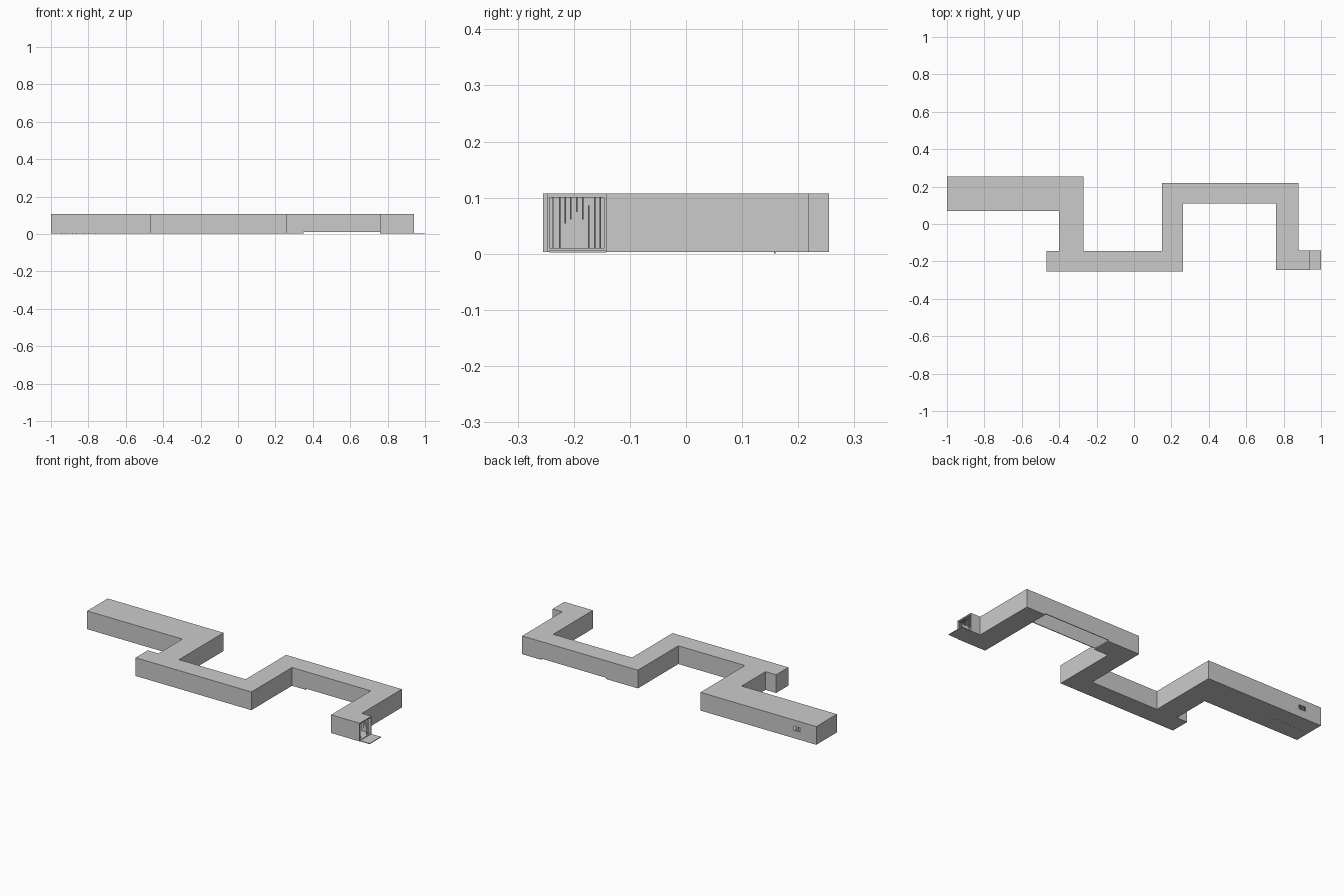
import bpy, bmesh
from mathutils import Vector

if "Cube" in bpy.data.objects:
    bpy.data.objects.remove(bpy.data.objects["Cube"])

Z0, Z1, Z2, Z3 = 0.003, 0.010, 0.100, 0.107   # floor, wall bottom, wall top, roof top
T = 0.004                                      # wall thickness


def make_object(name, bm):
    bmesh.ops.recalc_face_normals(bm, faces=bm.faces)
    mesh = bpy.data.meshes.new(name)
    bm.to_mesh(mesh)
    bm.free()
    ob = bpy.data.objects.new(name, mesh)
    bpy.context.collection.objects.link(ob)
    return ob


def slab(name, pts, z0, z1):
    """Flat outline pulled up into a slab."""
    bm = bmesh.new()
    face = bm.faces.new([bm.verts.new((x, y, z0)) for x, y in pts])
    res = bmesh.ops.extrude_face_region(bm, geom=[face], use_keep_orig=True)
    for v in res["geom"]:
        if isinstance(v, bmesh.types.BMVert):
            v.co.z = z1
    return make_object(name, bm)


def box(name, x0, x1, y0, y1, z0, z1):
    return slab(name, [(x0, y0), (x1, y0), (x1, y1), (x0, y1)], z0, z1)


def walls(name, pts, thick, z0, z1):
    """Open counter-clockwise run of walls, thickened inwards with mitred corners."""
    p = [Vector(q) for q in pts]
    inner = []
    for i, q in enumerate(p):
        dirs = []
        if i > 0:
            dirs.append((q - p[i - 1]).normalized())
        if i < len(p) - 1:
            dirs.append((p[i + 1] - q).normalized())
        off = sum((Vector((-d.y, d.x)) for d in dirs), Vector((0, 0)))
        inner.append(q + off * thick)
    return slab(name, [tuple(v) for v in p + inner[::-1]], z0, z1)


def bar_row(name, bars, r=0.0013):
    """Thin six-sided bars, each given as (x, y, bottom, top)."""
    bm = bmesh.new()
    for x, y, z0, z1 in bars:
        res = bmesh.ops.create_cone(bm, cap_ends=True, segments=6, radius1=r,
                                    radius2=r, depth=z1 - z0)
        bmesh.ops.translate(bm, verts=res["verts"], vec=(x, y, (z0 + z1) / 2))
    return make_object(name, bm)


# winding outline, starting at the far side of the exit doorway
outline = [
    (0.94, -0.142), (0.88, -0.142), (0.88, 0.219), (0.15, 0.219), (0.15, -0.145),
    (-0.27, -0.145), (-0.27, 0.255), (-1, 0.255), (-1, 0.07), (-0.40, 0.07),
    (-0.40, -0.145), (-0.467, -0.145), (-0.467, -0.255), (0.263, -0.255),
    (0.263, 0.11), (0.76, 0.11), (0.76, -0.247), (0.94, -0.247)]

shell = walls("corridor_walls", outline, T, Z1, Z2)

# window opening in the back wall of the cell
cutter = box("window_cutter", -0.90, -0.858, 0.22, 0.29, 0.048, 0.072)
cutter.hide_render = True
mod = shell.modifiers.new("window", "BOOLEAN")
mod.object = cutter
mod.solver = "EXACT"
bpy.context.view_layer.objects.active = shell
bpy.ops.object.modifier_apply(modifier=mod.name)
bpy.data.objects.remove(cutter)
bar_row("window_bars", [(-0.892 + 0.0087 * i, 0.253, 0.048, 0.072) for i in range(4)])

# roof in two slabs with a seam over the cell
SEAM = -0.757
box("cell_roof", -1, SEAM, 0.07, 0.255, Z2, Z3)
slab("corridor_roof", outline[:7] + [(SEAM, 0.255), (SEAM, 0.07)] + outline[9:], Z2, Z3)

# floors, with an open pit along the upper corridor
slab("west_floor", [(0.35, 0.219)] + outline[3:15] + [(0.35, 0.11)], Z0, Z1)
slab("east_floor", outline[:3] + [(0.76, 0.219)] + outline[16:], Z0, Z1)
box("exit_plate", 0.94, 1.0, -0.243, -0.142, 0.002, 0.006)

# broken bars across the exit doorway
low = 0.006
exit_bars = [(-0.237, low), (-0.225, low), (-0.215, 0.054), (-0.205, 0.061),
             (-0.195, 0.074), (-0.184, 0.061), (-0.173, low), (-0.163, low), (-0.153, low)]
tops = {-0.173: 0.086}
bar_row("exit_bars", [(0.932, y, z, tops.get(y, 0.1)) for y, z in exit_bars])

# cell bars and the partition that closes the cell
bar_row("cell_bars", [(-0.965 + 0.0205 * i, 0.158, 0.0, 0.1) for i in range(11)])
box("cell_partition", SEAM - T, SEAM, 0.158, 0.251, Z1, Z2)
